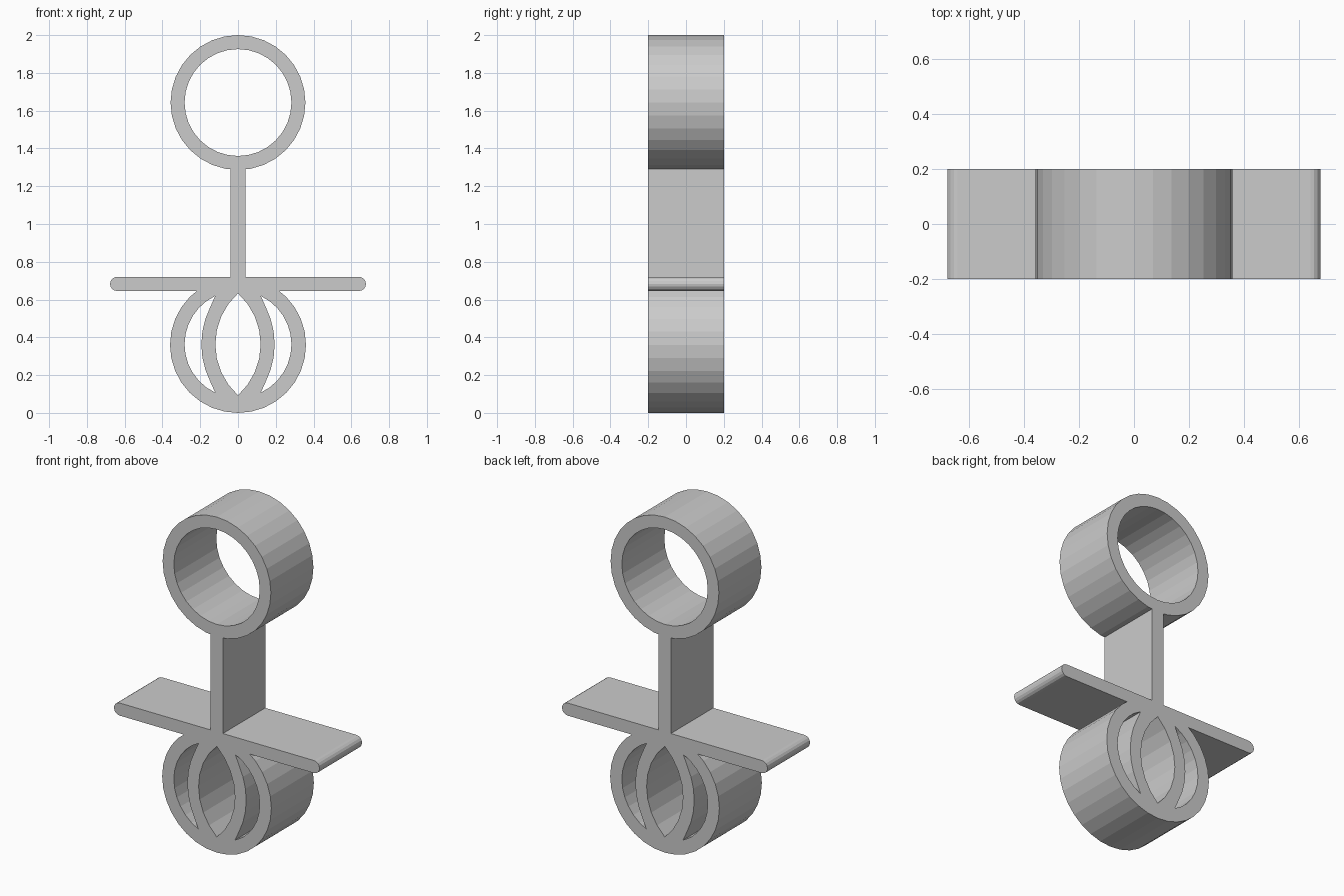
import bpy, bmesh
from math import asin, cos, sin, pi, radians

if "Cube" in bpy.data.objects:
    bpy.data.objects.remove(bpy.data.objects["Cube"], do_unlink=True)

DEPTH = 0.4
TOP_Z, LOW_Z = 1.643, 0.357      # centres of the two rings
R_OUT, R_IN = 0.357, 0.283       # ring radii
RIB_X, RIB_IN, RIB_OUT = -0.244, 0.364, 0.438   # curved ribs share one centre

grey = bpy.data.materials.new("light_grey")
grey.use_nodes = True
colour = (0.6, 0.6, 0.6, 1)
grey.diffuse_color = colour
grey.node_tree.nodes["Principled BSDF"].inputs["Base Color"].default_value = colour


def arc(cx, cz, r, start, end, n):
    return [(cx + r * cos(start + (end - start) * i / n),
             cz + r * sin(start + (end - start) * i / n)) for i in range(n + 1)]


def circle(cz, r):
    return arc(0, cz, r, 0, 2 * pi, 32)[:-1]


def prism(name, outline, depth=DEPTH):
    """Extrude an x-z outline along y, centred on y = 0."""
    bm = bmesh.new()
    face = bm.faces.new([bm.verts.new((x, -depth / 2, z)) for x, z in outline])
    out = bmesh.ops.extrude_face_region(bm, geom=[face])["geom"]
    bmesh.ops.translate(bm, vec=(0, depth, 0),
                        verts=[v for v in out if isinstance(v, bmesh.types.BMVert)])
    bmesh.ops.recalc_face_normals(bm, faces=bm.faces)
    mesh = bpy.data.meshes.new(name)
    bm.to_mesh(mesh)
    bm.free()
    mesh.materials.append(grey)
    obj = bpy.data.objects.new(name, mesh)
    bpy.context.collection.objects.link(obj)
    return obj


def combine(body, tool, operation):
    mod = body.modifiers.new(tool.name, "BOOLEAN")
    mod.operation, mod.solver, mod.object = operation, "EXACT", tool
    bpy.context.view_layer.objects.active = body
    bpy.ops.object.modifier_apply(modifier=mod.name)
    bpy.data.objects.remove(tool, do_unlink=True)


def mirrored(points):
    return [(-x, z) for x, z in points]


# Crossbar with rounded ends
bar_end = arc(0.64, 0.683, 0.0375, -pi / 2, pi / 2, 8)
frame = prism("ringed_frame", bar_end + mirrored(bar_end)[::-1])

# Stem and the two discs
stem = [(-0.04, 0.69), (0.04, 0.69), (0.04, 1.32), (-0.04, 1.32)]
for name, outline in (("stem", stem),
                      ("upper_disc", circle(TOP_Z, R_OUT)),
                      ("lower_disc", circle(LOW_Z + 0.003, R_OUT + 0.003))):
    combine(frame, prism(name, outline), "UNION")

# Openings: round hole, pointed lens between the ribs, crescents beside them
mid = LOW_Z + 0.006
half = asin(0.27 / RIB_IN)
lens_side = arc(RIB_X, mid, RIB_IN, -half, half, 8)
lens = lens_side + mirrored(lens_side)[::-1][1:-1]
lens = [(0 if abs(x) < 0.003 else x, z) for x, z in lens]

tip = 0.256
a, b = asin(tip / R_IN), asin(tip / RIB_OUT)
crescent = (arc(0, mid, R_IN, -a, a, 12)
            + arc(RIB_X, mid, RIB_OUT, b, -b, 8)[1:-1])

for name, outline in (("round_hole", circle(TOP_Z, R_IN)),
                      ("lens_hole", lens),
                      ("left_crescent_hole", crescent),
                      ("right_crescent_hole", mirrored(crescent))):
    combine(frame, prism(name, outline, DEPTH + 0.2), "DIFFERENCE")
